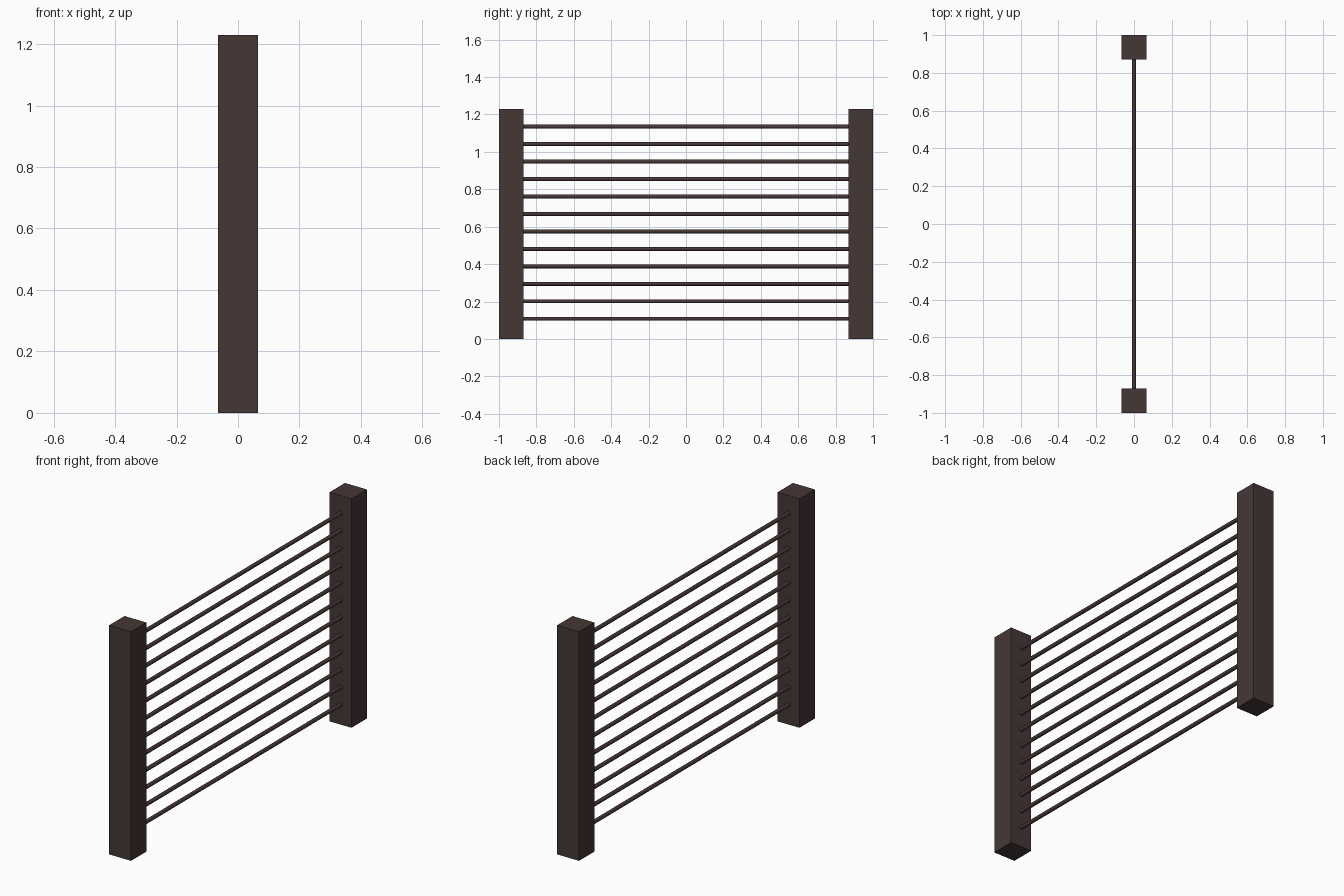
import bpy, math

if "Cube" in bpy.data.objects:
    bpy.data.objects.remove(bpy.data.objects["Cube"])

POST_W, POST_H = 0.13, 1.23
ROD_R, ROD_COUNT = 0.0105, 12
ROD_LOW, ROD_HIGH = 0.108, 1.135

wood = bpy.data.materials.new("dark brown")
wood.diffuse_color = (0.062, 0.038, 0.037, 1)
wood.use_nodes = True
wood.node_tree.nodes["Principled BSDF"].inputs["Base Color"].default_value = wood.diffuse_color

# Square end posts
for name, side in (("front_post", -1), ("back_post", 1)):
    bpy.ops.mesh.primitive_cube_add(size=1, location=(0, side * (1 - POST_W / 2), POST_H / 2))
    post = bpy.context.object
    post.name = name
    post.scale = (POST_W, POST_W, POST_H)
    bpy.ops.object.transform_apply(location=False, rotation=False, scale=True)
    post.data.materials.append(wood)

# Horizontal round rails, ends sunk slightly into the posts
step = (ROD_HIGH - ROD_LOW) / (ROD_COUNT - 1)
for i in range(ROD_COUNT):
    bpy.ops.mesh.primitive_cylinder_add(vertices=16, radius=ROD_R, depth=2 * (1 - POST_W) + 0.02,
                                        location=(0, 0, ROD_LOW + i * step),
                                        rotation=(math.pi / 2, 0, 0))
    rail = bpy.context.object
    rail.name = f"rail_{i + 1}"
    rail.data.materials.append(wood)
    bpy.ops.object.shade_smooth_by_angle(angle=math.radians(40))
